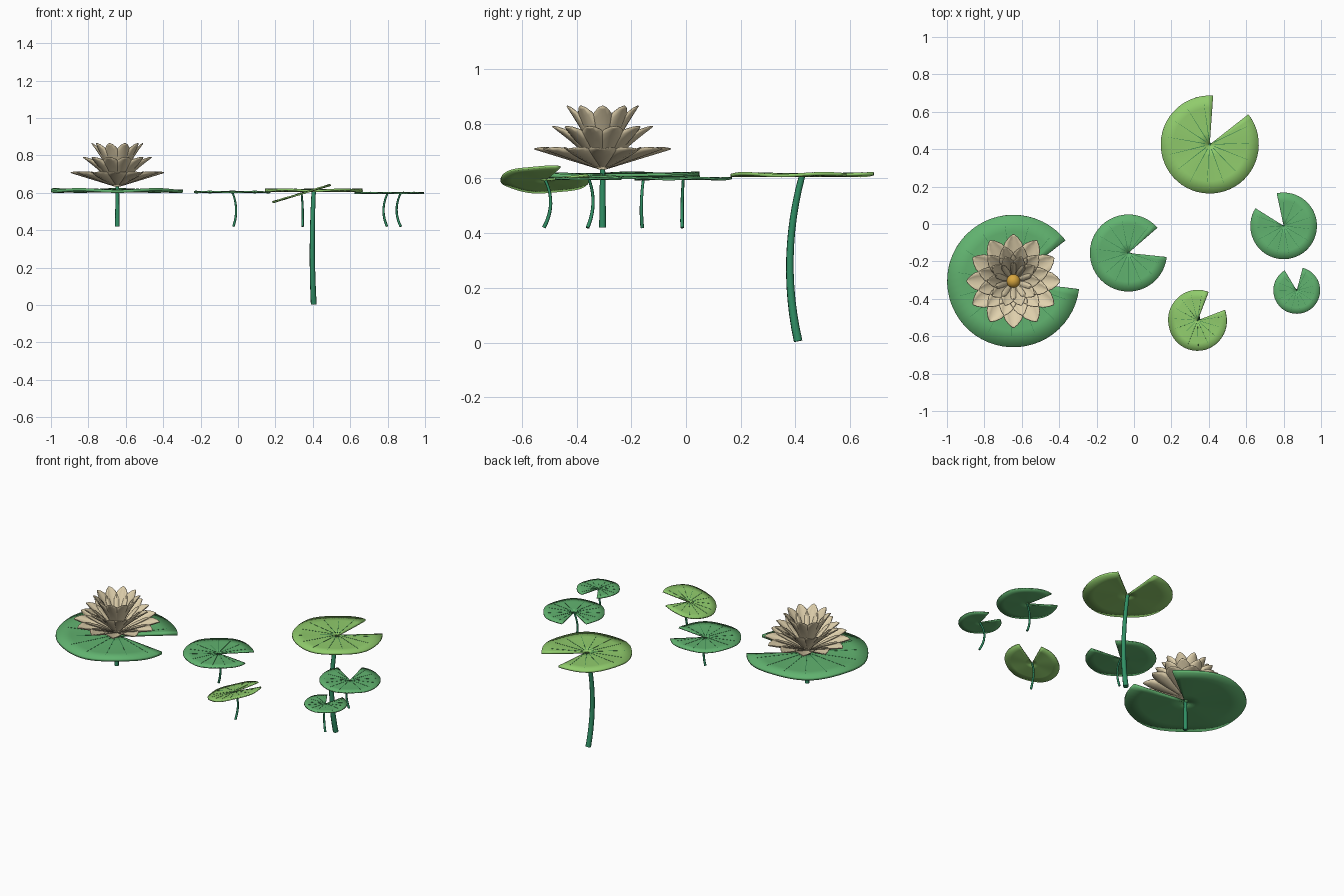
import bpy, bmesh, math
from mathutils import Vector, Matrix

if "Cube" in bpy.data.objects:
    bpy.data.objects.remove(bpy.data.objects["Cube"])

def mat(name, col):
    m = bpy.data.materials.new(name)
    m.diffuse_color = (*col, 1)
    m.use_nodes = True
    m.node_tree.nodes["Principled BSDF"].inputs["Base Color"].default_value = m.diffuse_color
    return m

GREEN = mat("pad_green", (0.12, 0.45, 0.16))
LIGHT = mat("pad_light", (0.28, 0.60, 0.15))
STEM = mat("stem_green", (0.03, 0.28, 0.13))
VEIN = mat("vein_green", (0.03, 0.20, 0.07))
PETAL = mat("petal_cream", (0.75, 0.64, 0.42))
GOLD = mat("centre_gold", (0.68, 0.38, 0.05))

def finish(bm, name, m, thick=0, smooth=True):
    bmesh.ops.recalc_face_normals(bm, faces=bm.faces)
    me = bpy.data.meshes.new(name)
    bm.to_mesh(me)
    bm.free()
    ob = bpy.data.objects.new(name, me)
    bpy.context.collection.objects.link(ob)
    me.materials.append(m)
    if thick:
        s = ob.modifiers.new("thickness", 'SOLIDIFY')
        s.thickness, s.offset = thick, 0
    if smooth:
        bpy.context.view_layer.objects.active = ob
        ob.select_set(True)
        bpy.ops.object.shade_smooth_by_angle(angle=math.radians(35))
        ob.select_set(False)
    return ob

def grid(bm, rows):
    vs = [[bm.verts.new(p) for p in row] for row in rows]
    for a, b in zip(vs, vs[1:]):
        for i in range(len(a) - 1):
            bm.faces.new((a[i], a[i + 1], b[i + 1], b[i]))

# Lily pad: notched disc with a gently waved rim and radiating veins
def pad(name, loc, r, a0, a1, m, thick, tilt=0):
    a0, a1 = math.radians(a0), math.radians(a1)
    def pt(t, ang, lift=0):
        z = t * t * r * (0.008 + 0.014 * math.sin(5 * ang))
        return Vector((t * r * math.cos(ang), t * r * math.sin(ang), z + lift))
    n = 48
    bm = bmesh.new()
    grid(bm, [[pt(t, a0 + (a1 - a0) * i / n) for i in range(n + 1)]
              for t in (0.02, 0.25, 0.5, 0.75, 1)])
    ob = finish(bm, name, m, thick)
    bm = bmesh.new()
    for k in range(13):
        ang = a0 + (a1 - a0) * (k + 0.5) / 13
        side = Vector((-math.sin(ang), math.cos(ang), 0)) * r * 0.007
        rows = []
        for j in range(7):
            t = 0.1 + 0.75 * j / 6
            c = pt(t, ang, thick / 2 + 0.0008)
            w = side * (1.1 - t)
            rows.append([c - w, c + w])
        grid(bm, rows)
    veins = finish(bm, name + "_veins", VEIN, 0.001, False)
    for o in (ob, veins):
        o.matrix_world = Matrix.Translation(loc) @ Matrix.Rotation(tilt, 4, 'Y')

# Stem: bent round tube through three points
def stem(name, pts, radius):
    p0, p1, p2 = map(Vector, pts)
    ctrl = 2 * p1 - (p0 + p2) / 2
    cu = bpy.data.curves.new(name, 'CURVE')
    cu.dimensions = '3D'
    cu.bevel_depth, cu.bevel_resolution = radius, 2
    cu.use_fill_caps = True
    sp = cu.splines.new('POLY')
    sp.points.add(12)
    for i, p in enumerate(sp.points):
        t = i / 12
        p.co = (*(p0 * (1 - t) ** 2 + ctrl * 2 * t * (1 - t) + p2 * t * t), 1)
        p.radius = 1.15 - 0.3 * t
    cu.materials.append(STEM)
    bpy.context.collection.objects.link(bpy.data.objects.new(name, cu))

# name, centre, radius, leaf start/end angle, material, thickness, tilt, stem bulge, stem foot, stem radius
F = (-0.645, -0.305)
pads = [
    ("flower_pad", (*F, 0.610), 0.354, 38, 353, GREEN, 0.016, 0, (0, 0), (0, 0), 0.011),
    ("middle_pad", (-0.03, -0.155, 0.603), 0.206, 41, 354, GREEN, 0.008, 0, (0.02, -0.008), (0.005, -0.005), 0.006),
    ("tall_pad", (0.405, 0.425, 0.612), 0.262, 86, 398, LIGHT, 0.012, 0, (-0.008, -0.045), (0, -0.015), 0.014),
    ("right_pad", (0.80, -0.01, 0.598), 0.178, 148, 462, GREEN, 0.008, 0, (-0.022, -0.004), (-0.003, -0.004), 0.006),
    ("small_pad", (0.87, -0.355, 0.598), 0.125, 121, 435, GREEN, 0.007, 0, (-0.022, 0.015), (0, -0.005), 0.006),
    ("tilted_pad", (0.34, -0.515, 0.595), 0.163, 68, 380, LIGHT, 0.008, -0.29, (0.006, 0.02), (0.005, -0.005), 0.006),
]
for name, c, r, a0, a1, m, th, tilt, bulge, foot, sr in pads:
    pad(name, c, r, a0, a1, m, th, tilt)
    bottom = 0.005 if name == "tall_pad" else 0.42
    top = 0.65 if name == "flower_pad" else c[2]
    stem(name.replace("pad", "stem"),
         [(c[0] + foot[0], c[1] + foot[1], bottom),
          (c[0] + bulge[0], c[1] + bulge[1], (bottom + top) / 2),
          (c[0], c[1], top)], sr)

# Flower: three tiers of creased, pointed petals
def petal_tier(name, count, tip_r, tip_z, width, sag, phase):
    bm = bmesh.new()
    for k in range(count):
        rot = Matrix.Rotation(2 * math.pi * (k + phase) / count, 3, 'Z')
        rows = []
        for u, w in ((0, 0.15), (0.2, 0.4), (0.45, 0.8), (0.68, 1), (0.85, 0.78), (0.95, 0.4), (1, 0.06)):
            rad = 0.012 + (tip_r - 0.012) * (u - sag * math.sin(math.pi * u))
            z = 0.635 + (tip_z - 0.635) * u
            rows.append([rot @ Vector((rad - 0.1 * width * w * v * v, v * w * width / 2,
                                       z + 0.18 * width * w * v * v)) + Vector((*F, 0))
                         for v in (-1, -0.5, 0, 0.5, 1)])
        grid(bm, rows)
    finish(bm, name, PETAL, 0.004)

petal_tier("outer_petals", 12, 0.25, 0.708, 0.115, 0.0, 0)
petal_tier("middle_petals", 12, 0.19, 0.79, 0.09, 0.06, 0.5)
petal_tier("inner_petals", 10, 0.137, 0.865, 0.08, 0.1, 0)

# Golden flower centre
bm = bmesh.new()
bmesh.ops.create_uvsphere(bm, u_segments=20, v_segments=12, radius=0.038,
                          matrix=Matrix.Translation((*F, 0.69)))
finish(bm, "flower_centre", GOLD)
